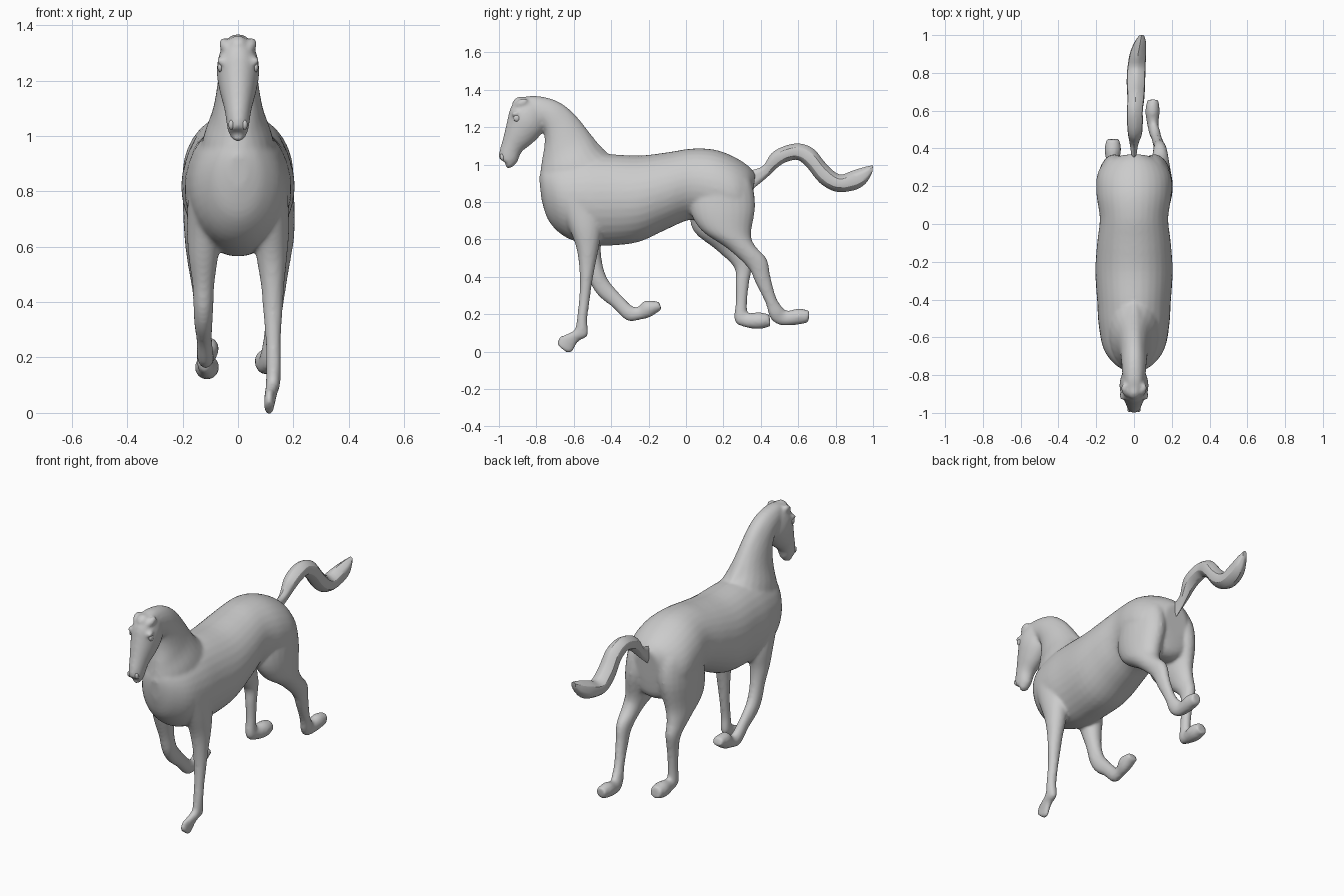
import bpy, bmesh
from math import sin, cos, pi
from mathutils import Vector


def spline(rows, steps):
    """Catmull-Rom interpolation between section rows."""
    out = []
    for i in range(len(rows) - 1):
        a, b, c, d = (Vector(rows[max(0, min(len(rows) - 1, i + k))]) for k in (-1, 0, 1, 2))
        for s in range(steps):
            t = s / steps
            out.append(0.5 * (2 * b + (c - a) * t + (2 * a - 5 * b + 4 * c - d) * t ** 2
                              + (3 * b - a - 3 * c + d) * t ** 3))
    return out + [Vector(rows[-1])]


def loft(name, rows, steps=4, sides=24, wave=0.0):
    """Skin ellipses; each row is upper outline y,z, lower outline y,z, half width, x."""
    bm = bmesh.new()
    rings = []
    for y1, z1, y2, z2, w, x in spline(rows, steps):
        ring = []
        for k in range(sides):
            a = 2 * pi * k / sides
            r = 1 + wave * cos(6 * a)
            u = r * cos(a)
            ring.append(bm.verts.new((x + w * r * sin(a), (y1 + y2) / 2 + u * (y1 - y2) / 2,
                                      (z1 + z2) / 2 + u * (z1 - z2) / 2)))
        rings.append(ring)
    for p, q in zip(rings, rings[1:]):
        for k in range(sides):
            j = (k + 1) % sides
            bm.faces.new((p[k], p[j], q[j], q[k]))
    bm.faces.new(rings[0])
    bm.faces.new(rings[-1])
    bmesh.ops.recalc_face_normals(bm, faces=bm.faces)
    me = bpy.data.meshes.new(name)
    bm.to_mesh(me)
    bm.free()
    ob = bpy.data.objects.new(name, me)
    bpy.context.collection.objects.link(ob)
    return ob


def select(obs):
    bpy.ops.object.select_all(action='DESELECT')
    for o in obs:
        o.select_set(True)
    bpy.context.view_layer.objects.active = obs[0]


def blob(name, loc, scale, rot=(0, 0, 0)):
    bpy.ops.mesh.primitive_uv_sphere_add(segments=14, ring_count=8, radius=1, location=loc, rotation=rot)
    ob = bpy.context.object
    ob.name = name
    ob.scale = scale
    bpy.ops.object.shade_smooth()
    return ob


# Barrel, chest and rump
torso = loft("horse_body", [
    (-.785, .93, -.772, .81, .03, 0), (-.76, .99, -.735, .70, .095, 0),
    (-.68, 1.02, -.65, .615, .16, 0), (-.55, 1.05, -.52, .57, .187, 0),
    (-.42, 1.055, -.40, .567, .195, 0), (-.25, 1.048, -.25, .587, .205, 0),
    (-.10, 1.065, -.10, .655, .195, 0), (.03, 1.085, .03, .705, .181, 0),
    (.15, 1.08, .15, .67, .198, 0), (.25, 1.045, .27, .64, .195, 0),
    (.33, .995, .333, .67, .15, 0), (.37, .95, .352, .76, .07, 0)], sides=32)
# Arched neck
neck = loft("neck", [
    (-.36, 1.02, -.72, .75, .15, 0), (-.45, 1.08, -.778, .9, .125, 0),
    (-.51, 1.16, -.772, 1.01, .092, 0), (-.60, 1.268, -.757, 1.1, .074, 0),
    (-.70, 1.342, -.76, 1.17, .067, 0), (-.82, 1.368, -.79, 1.2, .06, 0),
    (-.90, 1.34, -.84, 1.2, .04, 0)])
# Flat-sided mane ridge, fused into the neck
mane = loft("mane", [
    (-.40, 1.045, -.44, 1.0, .02, 0), (-.472, 1.115, -.53, 1.05, .045, 0),
    (-.597, 1.27, -.64, 1.17, .05, 0), (-.70, 1.344, -.72, 1.25, .05, 0),
    (-.82, 1.368, -.815, 1.28, .05, 0), (-.90, 1.35, -.87, 1.29, .04, 0)], sides=18)
# Head tapering to the muzzle
head = loft("head", [
    (-.80, 1.36, -.755, 1.24, .05, 0), (-.88, 1.36, -.757, 1.19, .069, 0),
    (-.935, 1.31, -.78, 1.155, .077, 0), (-.957, 1.23, -.825, 1.11, .067, 0),
    (-.978, 1.14, -.88, 1.065, .05, 0), (-.998, 1.07, -.90, 1.015, .041, 0),
    (-1.0, 1.03, -.925, .99, .034, 0)])
# Straight supporting foreleg
fore_a = loft("foreleg_straight", [
    (-.69, .80, -.46, .80, .07, .11), (-.63, .67, -.45, .67, .065, .12),
    (-.588, .56, -.465, .56, .055, .122), (-.572, .46, -.485, .46, .042, .125),
    (-.567, .36, -.503, .36, .035, .126), (-.573, .27, -.515, .27, .028, .127),
    (-.583, .18, -.528, .17, .027, .128), (-.595, .12, -.525, .085, .026, .126),
    (-.635, .095, -.575, .055, .023, .12), (-.677, .078, -.61, -.003, .019, .113),
    (-.69, .04, -.64, -.006, .016, .112)])
# Lifted folded foreleg
fore_b = loft("foreleg_folded", [
    (-.67, .80, -.46, .80, .07, -.11), (-.61, .67, -.44, .67, .065, -.12),
    (-.57, .56, -.455, .56, .053, -.125), (-.535, .46, -.447, .47, .04, -.125),
    (-.51, .365, -.425, .40, .036, -.125), (-.465, .295, -.395, .355, .033, -.125),
    (-.39, .235, -.345, .30, .028, -.122), (-.315, .165, -.29, .245, .03, -.118),
    (-.245, .17, -.255, .24, .028, -.113), (-.19, .185, -.22, .272, .038, -.108),
    (-.13, .225, -.145, .268, .034, -.108)])
# Hind leg reaching back
hind_a = loft("hind_leg_back", [
    (.14, .99, .28, .99, .03, .07), (.05, .90, .345, .92, .085, .095),
    (.02, .77, .37, .78, .095, .108), (.08, .65, .348, .63, .077, .126),
    (.22, .552, .37, .565, .053, .138), (.33, .45, .432, .495, .038, .138),
    (.375, .36, .452, .40, .03, .132), (.425, .26, .482, .29, .027, .12),
    (.45, .18, .518, .235, .029, .11), (.50, .142, .545, .218, .029, .1),
    (.585, .142, .60, .23, .038, .098), (.655, .155, .66, .22, .031, .1)])
# Hind leg under the rump
hind_b = loft("hind_leg_front", [
    (.14, .99, .28, .99, .03, -.07), (.05, .90, .345, .92, .085, -.095),
    (.02, .77, .37, .78, .093, -.105), (.04, .645, .338, .62, .073, -.12),
    (.16, .545, .34, .54, .052, -.13), (.257, .45, .355, .47, .038, -.13),
    (.265, .36, .338, .37, .03, -.125), (.266, .27, .327, .27, .027, -.122),
    (.26, .165, .327, .215, .029, -.12), (.31, .132, .335, .205, .03, -.115),
    (.39, .12, .39, .21, .044, -.112), (.452, .135, .446, .2, .035, -.112)])

# Low ears, brows, forelock and lip, fused into the head
bumps = [blob("forelock", (0, -.9, 1.34), (.03, .034, .018), (.6, 0, 0)),
         blob("lower_lip", (0, -.94, .998), (.027, .028, .016), (.4, 0, 0))]
for s in (1, -1):
    bumps += [blob("ear", (s * .047, -.88, 1.328), (.02, .04, .022), (.5, 0, s * -.3)),
              blob("brow", (s * .06, -.912, 1.272), (.018, .024, .014), (.4, 0, 0))]

# Fuse the flesh into one smooth skin
select([torso, neck, mane, head, fore_a, fore_b, hind_a, hind_b] + bumps)
bpy.ops.object.join()
rem = torso.modifiers.new("fuse", 'REMESH')
rem.mode = 'VOXEL'
rem.voxel_size = .009
smo = torso.modifiers.new("soften", 'SMOOTH')
smo.factor = .5
smo.iterations = 8
for m in ("fuse", "soften"):
    bpy.ops.object.modifier_apply(modifier=m)
bpy.ops.object.shade_smooth()

# Waving tail with hair grooves
tail = loft("tail", [
    (.34, .965, .355, .87, .012, 0), (.41, .99, .43, .93, .022, 0),
    (.46, 1.06, .50, .995, .038, .005), (.53, 1.098, .55, 1.02, .043, .005),
    (.61, 1.11, .60, 1.025, .043, .005), (.685, 1.078, .65, .985, .046, .01),
    (.75, 1.0, .715, .905, .05, .01), (.82, .945, .80, .857, .05, .012),
    (.89, .965, .90, .865, .045, .02), (.955, .985, .96, .90, .033, .032),
    (1.0, .995, .995, .955, .014, .04)], sides=24, wave=.04)
select([tail])
bpy.ops.object.shade_smooth_by_angle()

# Eyes and nostrils
for side, s in (("left", 1), ("right", -1)):
    blob("eye_" + side, (s * .064, -.905, 1.248), (.01, .018, .018))
    blob("nostril_" + side, (s * .024, -.983, 1.04), (.011, .012, .018), (.2, 0, 0))
